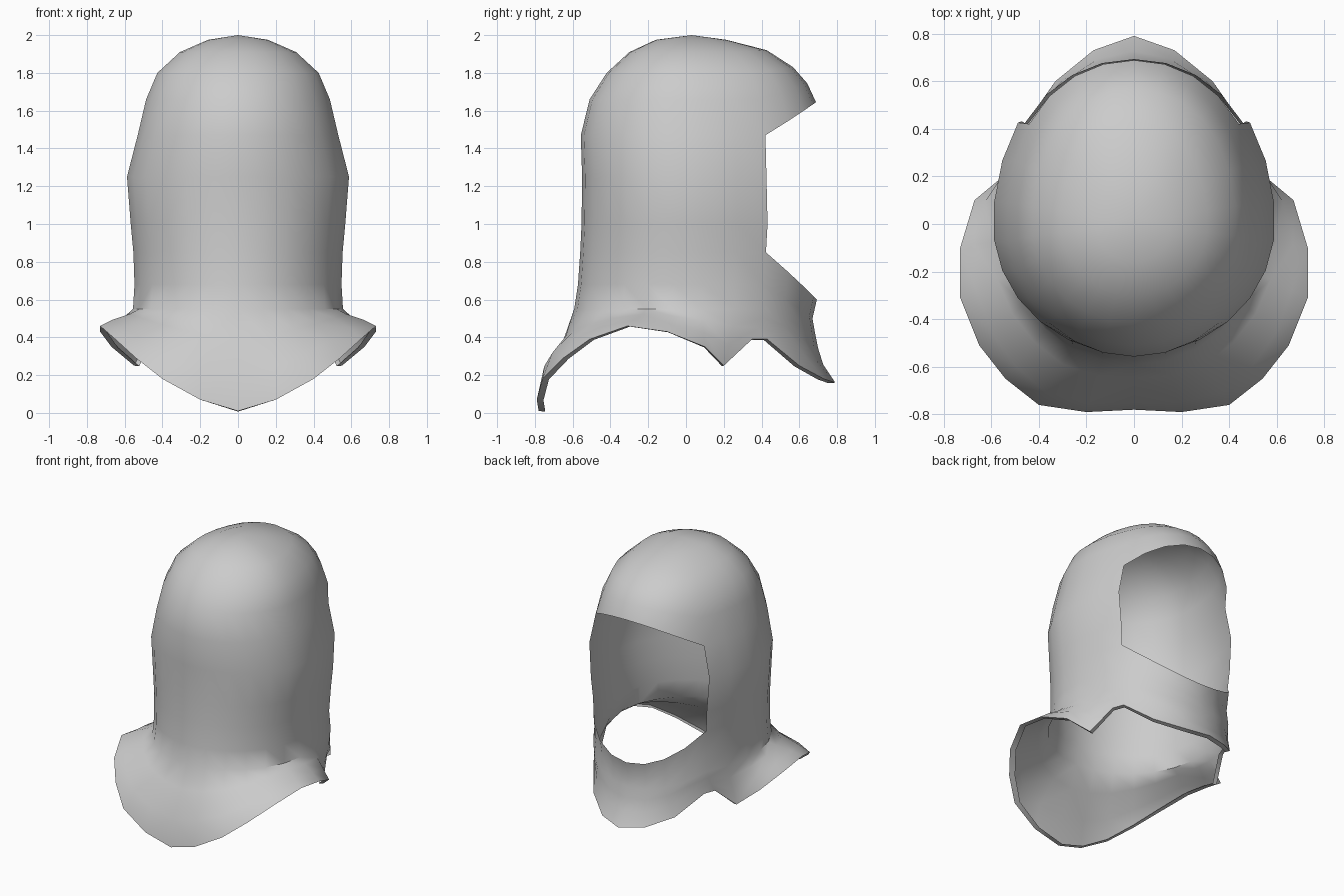
import bpy, bmesh, math

if "Cube" in bpy.data.objects:
    bpy.data.objects.remove(bpy.data.objects["Cube"])

COLS = 13   # steps around one half, from -y round to +y
EDGE = 9    # column where the face opening starts

# Rings, top to bottom: z, z at the +y middle, half width, reach to -y, reach to +y
RINGS = [
    (1.975, 1.975, 0.16, 0.16, 0.23),
    (1.91, 1.92, 0.31, 0.30, 0.46),
    (1.80, 1.83, 0.43, 0.42, 0.61),
    (1.66, 1.745, 0.49, 0.51, 0.69),
    (1.47, 1.645, 0.535, 0.557, 0.74),   # brow edge
    (1.25, 1.25, 0.592, 0.55, 0.75),
    (1.00, 1.00, 0.572, 0.553, 0.76),
    (0.85, 0.60, 0.558, 0.56, 0.745),    # lower edge of the opening
    (0.68, 0.50, 0.552, 0.572, 0.72),
    (0.55, 0.42, 0.56, 0.592, 0.735),
]
BROW, CHIN = 4, 7

# Wavy hem of the shoulder cape, one point per column
HEM = [(0, -.78, .01), (.2, -.79, .07), (.4, -.76, .18), (.54, -.65, .29),
       (.65, -.51, .39), (.73, -.31, .46), (.73, -.1, .43), (.67, .1, .35),
       (.55, .2, .25), (.48, .35, .39), (.45, .43, .39), (.33, .6, .25),
       (.17, .73, .18), (0, .79, .16)]


def ring_point(ring, c):
    z, z_mid, rx, back, front = ring
    t = math.pi * c / COLS
    edge = -math.cos(math.pi * EDGE / COLS)
    w = max(0.0, (-math.cos(t) - edge) / (1 - edge))
    reach = back if c < COLS / 2 else front * (1 - 0.07 * w)
    x = 0.0 if c in (0, COLS) else rx * math.sin(t)
    return (x, -reach * math.cos(t), z + (z_mid - z) * w)


def cape_point(c, f, g_back, g_front):
    """Blend from the neck ring down to the hem."""
    a, b = ring_point(RINGS[-1], c), HEM[c]
    g = g_back + (g_front - g_back) * c / COLS
    return (a[0] + (b[0] - a[0]) * g, a[1] + (b[1] - a[1]) * g,
            a[2] + (b[2] - a[2]) * f)


columns = range(COLS + 1)
rows = [[ring_point(r, c) for c in columns] for r in RINGS]
rows.append([cape_point(c, 0.3, 0.3, 0.15) for c in columns])
rows.append([cape_point(c, 0.63, 0.85, 0.4) for c in columns])
rows.append(HEM)
# Narrow lip turned inward under the hem
rows.append([(x * 0.95, y * 0.955, z - 0.003) for x, y, z in HEM])

bm = bmesh.new()
grid = [[bm.verts.new(p) for p in row] for row in rows]
crown = bm.verts.new((0, 0.03, 2.0))

# Crown fan
for c in range(COLS):
    bm.faces.new((crown, grid[0][c], grid[0][c + 1]))

# Hood and cape, leaving the face opening free
for r in range(len(rows) - 1):
    for c in range(COLS):
        if BROW <= r < CHIN and c >= EDGE:
            continue
        bm.faces.new((grid[r][c], grid[r + 1][c], grid[r + 1][c + 1], grid[r][c + 1]))
bmesh.ops.delete(bm, geom=[v for v in bm.verts if not v.link_faces], context='VERTS')

mesh = bpy.data.meshes.new("hood")
bm.to_mesh(mesh)
bm.free()

cloth = bpy.data.materials.new("grey cloth")
cloth.diffuse_color = (0.6, 0.6, 0.6, 1)
cloth.use_nodes = True
cloth.node_tree.nodes["Principled BSDF"].inputs["Base Color"].default_value = cloth.diffuse_color
mesh.materials.append(cloth)

hood = bpy.data.objects.new("hood", mesh)
bpy.context.collection.objects.link(hood)
bpy.context.view_layer.objects.active = hood
hood.select_set(True)
bpy.ops.object.shade_smooth_by_angle(angle=math.radians(50))

# Other half
mirror = hood.modifiers.new("mirror", 'MIRROR')
mirror.use_clip = True
mirror.merge_threshold = 0.001
